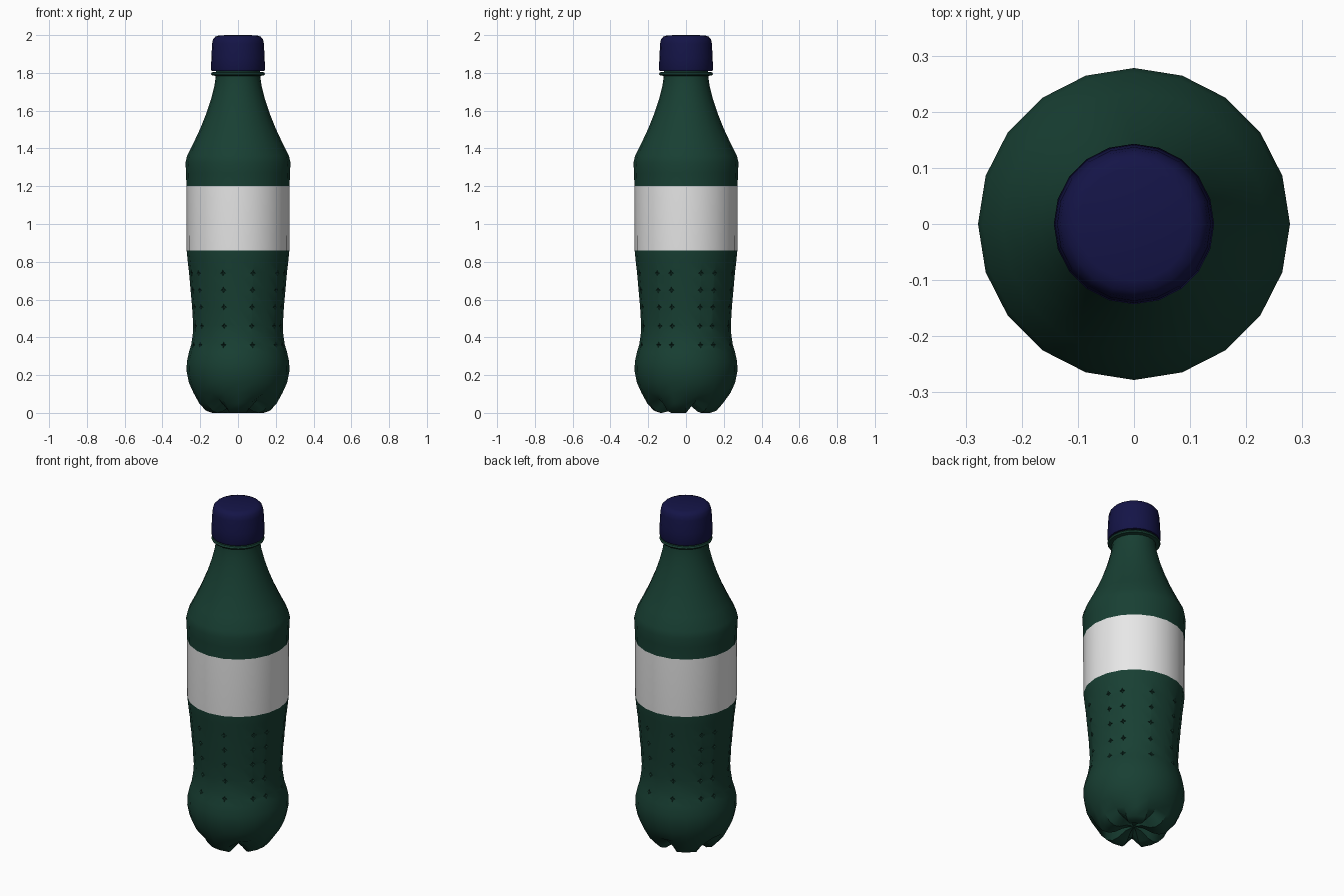
import bpy, bmesh, math

cube = bpy.data.objects.get("Cube")
if cube:
    bpy.data.objects.remove(cube, do_unlink=True)

SIDES = 20
FRONT = -math.pi / 2


def material(name, color, rough=0.5):
    m = bpy.data.materials.new(name)
    m.use_nodes = True
    m.diffuse_color = (*color, 1)
    bsdf = m.node_tree.nodes["Principled BSDF"]
    bsdf.inputs["Base Color"].default_value = (*color, 1)
    bsdf.inputs["Roughness"].default_value = rough
    return m


green = material("bottle green", (0.009, 0.05, 0.033))
white = material("label white", (0.8, 0.8, 0.8))
navy = material("cap navy", (0.007, 0.007, 0.063))


def lathe(profile, shape=None):
    """Revolve (radius, height) points; shape may adjust each point by side number."""
    bm = bmesh.new()
    rings = []
    for r, z in profile:
        ring = []
        for i in range(SIDES):
            pr, pz = shape(r, z, i) if shape else (r, z)
            a = FRONT + math.tau * i / SIDES
            ring.append(bm.verts.new((pr * math.cos(a), pr * math.sin(a), pz)))
        rings.append(ring)
    for low, high in zip(rings, rings[1:]):
        for i in range(SIDES):
            j = (i + 1) % SIDES
            bm.faces.new((low[i], low[j], high[j], high[i]))
    bmesh.ops.remove_doubles(bm, verts=bm.verts, dist=0.0005)
    bmesh.ops.recalc_face_normals(bm, faces=bm.faces)
    return bm, rings


def finish(bm, name, mats):
    mesh = bpy.data.meshes.new(name)
    bm.to_mesh(mesh)
    bm.free()
    ob = bpy.data.objects.new(name, mesh)
    bpy.context.collection.objects.link(ob)
    for m in mats:
        mesh.materials.append(m)
    bpy.ops.object.select_all(action="DESELECT")
    ob.select_set(True)
    bpy.context.view_layer.objects.active = ob
    bpy.ops.object.shade_smooth_by_angle(angle=math.radians(42))
    return ob


# Five-footed base: every fourth side is drawn in and up as a groove
def footed(r, z, i):
    if z < 0.1 and r > 0.01 and i % 4 == 2:
        return r * 0.88, z + (0.1 - z) * 0.5
    return r, z


DIMPLE_ROWS = (0.36, 0.46, 0.56, 0.65, 0.74)
DIMPLE_SIDES = (1, 3, 4, 6, 7, 9, 11, 13, 14, 16, 17, 19)
LABEL_LOW, LABEL_HIGH = 0.86, 1.2

body_profile = [
    (0, 0.045), (0.05, 0.035), (0.1, 0.008), (0.135, 0), (0.17, 0.012),
    (0.205, 0.05), (0.235, 0.105), (0.26, 0.16), (0.272, 0.22), (0.271, 0.27),
    (0.26, 0.32), (0.248, 0.36), (0.24, 0.41), (0.237, 0.46), (0.243, 0.56),
    (0.251, 0.65), (0.259, 0.74), (0.267, 0.81), (0.272, LABEL_LOW),
    (0.273, LABEL_HIGH), (0.275, 1.27), (0.278, 1.325), (0.27, 1.36),
    (0.235, 1.43), (0.2, 1.505), (0.168, 1.585), (0.143, 1.66),
    (0.125, 1.73), (0.118, 1.78), (0.117, 1.83),
]
bm, _ = lathe(body_profile, footed)

# Dimples: cut the grid corners into small faces and sink them
corners = []
for v in bm.verts:
    side = round((math.atan2(v.co.y, v.co.x) - FRONT) / math.tau * SIDES) % SIDES
    if side in DIMPLE_SIDES and any(abs(v.co.z - z) < 0.001 for z in DIMPLE_ROWS):
        corners.append(v)
cut = bmesh.ops.bevel(bm, geom=corners, offset=0.016, segments=2, profile=0.5,
                      affect="VERTICES", clamp_overlap=True)
bm.normal_update()
pits = [f for f in cut["faces"] if f.is_valid and f.calc_area() < 0.001]
region = bmesh.ops.inset_region(bm, faces=pits, thickness=0.004, depth=-0.008,
                                use_even_offset=False)

# Label band
for f in bm.faces:
    f.material_index = int(LABEL_LOW < f.calc_center_median().z < LABEL_HIGH)
finish(bm, "bottle_body", [green, white])

# Neck collar
bm, _ = lathe([(0.112, 1.783), (0.138, 1.787), (0.143, 1.795), (0.138, 1.803), (0.112, 1.806)])
finish(bm, "neck_collar", [green])

# Screw cap
bm, _ = lathe([(0, 1.81), (0.139, 1.81), (0.143, 1.82), (0.141, 1.88), (0.137, 1.955),
               (0.132, 1.978), (0.12, 1.992), (0.1, 1.999), (0, 2.0)])
finish(bm, "screw_cap", [navy])
